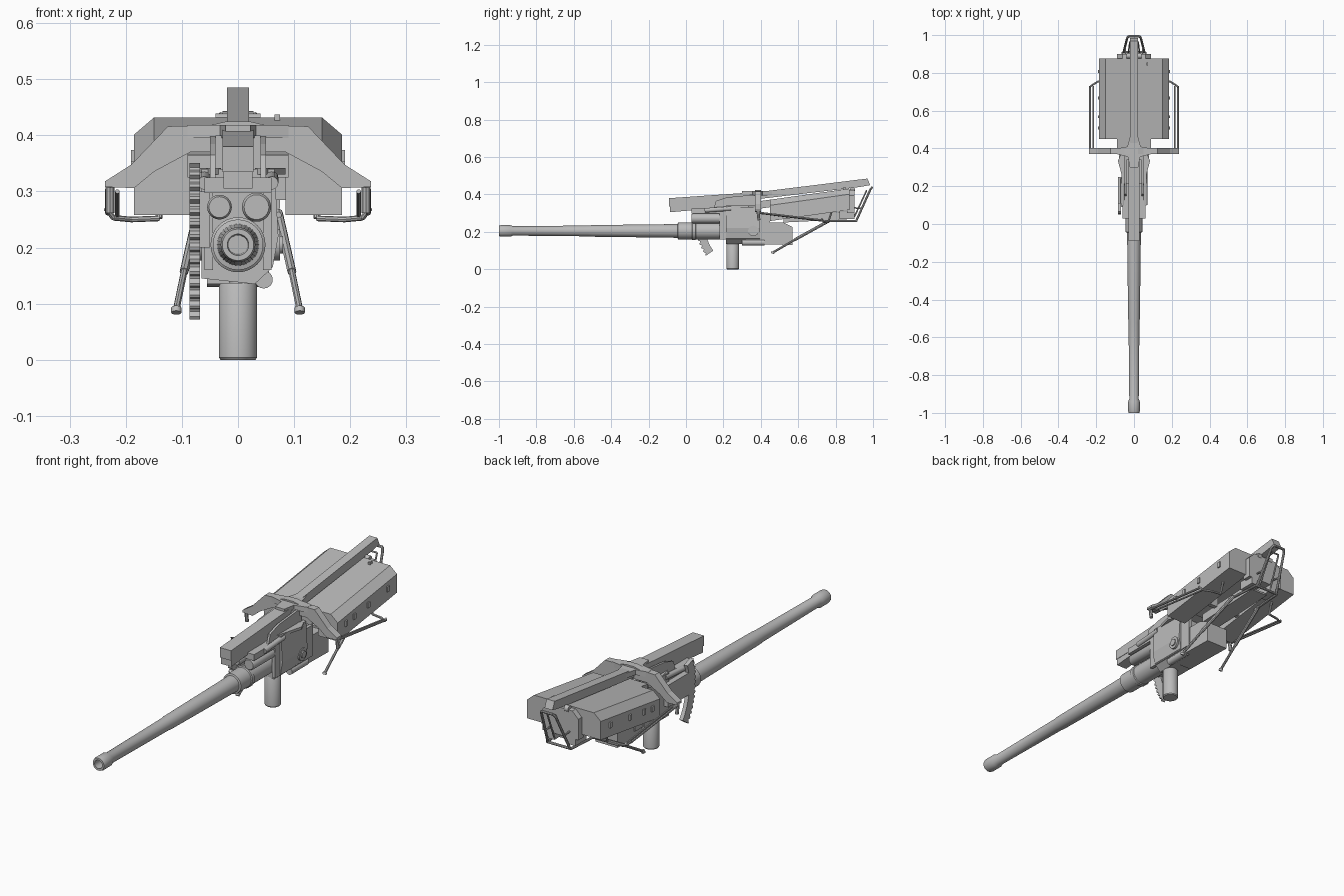
import bpy, bmesh, math
from mathutils import Vector

grey = bpy.data.materials.new("plain grey")
grey.diffuse_color = (0.5, 0.5, 0.5, 1)


def finish(name, bm, smooth=True):
    bmesh.ops.recalc_face_normals(bm, faces=bm.faces)
    me = bpy.data.meshes.new(name)
    bm.to_mesh(me)
    bm.free()
    me.materials.append(grey)
    ob = bpy.data.objects.new(name, me)
    bpy.context.collection.objects.link(ob)
    if smooth:
        bpy.ops.object.select_all(action='DESELECT')
        ob.select_set(True)
        bpy.context.view_layer.objects.active = ob
        bpy.ops.object.shade_smooth_by_angle(angle=math.radians(35))
    return ob


def mirror(ob):
    ob.modifiers.new("mirror", 'MIRROR')
    return ob


def prism(name, profile, axis, a, b, slope=0):
    """Extrude a 2D profile along an axis; slope raises z along y."""
    def place(p, t):
        x, y, z = {'x': (t, p[0], p[1]), 'y': (p[0], t, p[1]), 'z': (p[0], p[1], t)}[axis]
        return (x, y, z + slope * (y if axis != 'y' else t - a))
    bm = bmesh.new()
    lo = [bm.verts.new(place(p, a)) for p in profile]
    hi = [bm.verts.new(place(p, b)) for p in profile]
    bm.faces.new(lo)
    bm.faces.new(hi)
    n = len(profile)
    for i in range(n):
        j = (i + 1) % n
        bm.faces.new((lo[i], lo[j], hi[j], hi[i]))
    return finish(name, bm, False)


def box(name, x0, x1, y0, y1, z0, z1, slope=0):
    return prism(name, [(x0, z0), (x1, z0), (x1, z1), (x0, z1)], 'y', y0, y1, slope)


def lathe(name, start, direction, profile, n=24):
    """Spin (distance, radius) pairs round an axis."""
    start, d = Vector(start), Vector(direction).normalized()
    q = d.to_track_quat('Z', 'Y')
    bm = bmesh.new()
    rings = []
    for t, r in profile:
        rings.append([bm.verts.new(start + q @ Vector((r * math.cos(k * math.tau / n),
                     r * math.sin(k * math.tau / n), t))) for k in range(n)])
    for A, B in zip(rings, rings[1:]):
        for k in range(n):
            m = (k + 1) % n
            bm.faces.new((A[k], A[m], B[m], B[k]))
    bm.faces.new(rings[0])
    bm.faces.new(rings[-1])
    return finish(name, bm)


def rod(name, a, b, r, n=12):
    d = Vector(b) - Vector(a)
    return lathe(name, a, d, [(0, r), (d.length, r)], n)


def tube(name, pts, r=0.005):
    """Bent bar made from joined straight rods."""
    for i, (a, b) in enumerate(zip(pts, pts[1:])):
        mirror(rod(f"{name}_{i + 1}", a, b, r, 8))


# Barrel with hollow muzzle and thick rear sleeve
lathe("barrel", (0, -1, 0.205), (0, 1, 0), [
    (0.15, 0.017), (0, 0.019), (0, 0.028), (0.01, 0.031), (0.06, 0.031), (0.075, 0.025),
    (0.48, 0.029), (0.5, 0.031), (0.91, 0.036), (0.955, 0.037), (0.957, 0.045),
    (1.25, 0.045)], 32)
lathe("sleeve_collar", (0, 0.03, 0.205), (0, 1, 0), [(0, 0.044), (0.004, 0.049), (0.02, 0.049), (0.024, 0.044)], 32)

# Receiver, breech and cradle
prism("receiver", [(-0.065, 0.145), (0.03, 0.135), (0.062, 0.165), (0.072, 0.22), (0.065, 0.34),
                   (-0.065, 0.34)], 'y', 0.215, 0.395)
prism("breech_body", [(0.32, 0.135), (0.57, 0.13), (0.57, 0.225), (0.52, 0.25), (0.32, 0.25)], 'x', -0.055, 0.055)
mirror(rod("trunnion", (0.05, 0.36, 0.205), (0.075, 0.36, 0.205), 0.028, 20))
mirror(rod("trunnion_cap", (0.07, 0.36, 0.205), (0.08, 0.36, 0.205), 0.016, 16))
for nm, x, r in (("recoil_cylinder", 0.033, 0.026), ("recuperator", -0.033, 0.022)):
    lathe(nm, (x, 0.03, 0.272), (0, 1, 0), [(0, r * .5), (0, r * .85), (0.006, r), (0.3, r)], 24)
rod("lower_cylinder", (0.046, 0.3, 0.143), (0.046, 0.42, 0.143), 0.016, 16)
box("cradle_top", -0.06, 0.06, 0.03, 0.36, 0.297, 0.325)
mirror(box("cradle_side", 0.045, 0.06, 0.18, 0.45, 0.16, 0.3))

# Ejector cylinder hanging below
lathe("hanging_cylinder", (0, 0.25, 0), (0, 0, 1),
      [(0, 0.031), (0.004, 0.034), (0.132, 0.034), (0.137, 0.031), (0.137, 0.015), (0.17, 0.015)], 32)

# Toothed elevation arc
outer, inner = [], []
for i in range(53):
    t = math.radians(-35 + i * 54 / 52)
    r = 0.31 if i % 4 < 2 else 0.302
    outer.append((0.36 - r * math.cos(t), 0.25 + r * math.sin(t)))
    inner.append((0.36 - 0.262 * math.cos(t), 0.25 + 0.262 * math.sin(t)))
prism("elevation_arc", outer + inner[::-1], 'x', -0.086, -0.068)
box("arc_bracket", -0.086, -0.05, 0.09, 0.25, 0.2, 0.3)

# Long top beam in two sections
prism("front_beam", [(-0.09, 0.335), (-0.09, 0.38), (0.37, 0.412), (0.37, 0.36), (0.25, 0.34)], 'x', -0.028, 0.028)
prism("front_beam_lower", [(-0.085, 0.305), (-0.085, 0.335), (0.25, 0.36), (0.25, 0.335)], 'x', -0.026, 0.026)
prism("rear_beam", [(0.3, 0.365), (0.3, 0.402), (0.97, 0.485), (0.985, 0.45), (0.93, 0.44)], 'x', -0.02, 0.02)

# Supports joining beam and receiver
mirror(prism("beam_support", [(0.14, 0.3), (0.16, 0.365), (0.22, 0.385), (0.38, 0.4), (0.39, 0.3)], 'x', 0.04, 0.05))
mirror(prism("support_gusset", [(0.03, 0.22), (0.05, 0.2), (0.085, 0.335), (0.07, 0.37), (0.03, 0.37)], 'z', 0.33, 0.342))
mirror(box("pillar", 0.02, 0.04, 0.34, 0.39, 0.3, 0.4))
mirror(rod("side_spring", (0.06, 0.1, 0.315), (0.06, 0.24, 0.325), 0.012))

# Cross arm with drooping tips and a flared hub
half = [(0.02, 0.425), (0.05, 0.418), (0.125, 0.416), (0.19, 0.348), (0.237, 0.318), (0.237, 0.308),
        (0.185, 0.306), (0.15, 0.335), (0.085, 0.37), (0.02, 0.37)]
prism("cross_arm", half + [(-x, z) for x, z in reversed(half)], 'y', 0.37, 0.402)
hub = [(0.022, 0.3), (0.032, 0.355), (0.09, 0.37), (0.09, 0.4), (0.035, 0.41), (0.022, 0.46)]
prism("arm_hub", hub + [(-x, y) for x, y in reversed(hub)], 'z', 0.395, 0.418)

# Twin sloping side boxes beneath a joined deck
S = 0.14
mirror(prism("side_box", [(0.0, 0.372), (0.15, 0.372), (0.185, 0.342), (0.185, 0.258), (0.085, 0.258),
                          (0.085, 0.325), (0.0, 0.325)], 'y', 0.45, 0.875, S))
box("deck_front", -0.09, 0.09, 0.4, 0.45, 0.325, 0.365, S)
for y in (0.5, 0.56, 0.66, 0.8):
    z = 0.3 + S * (y - 0.45)
    mirror(box("box_latch", 0.183, 0.191, y, y + 0.015, z, z + 0.025))
box("deck_knob", 0.065, 0.075, 0.84, 0.855, 0.425, 0.437)

# Rear plate and feed tray below
prism("rear_plate", [(-0.09, 0.3), (0.09, 0.3), (0.09, 0.395), (0.06, 0.425), (-0.06, 0.425), (-0.09, 0.395)],
      'y', 0.86, 0.9)
mirror(rod("rear_hinge", (0.02, 0.89, 0.425), (0.04, 0.89, 0.425), 0.014))
box("tray_floor", -0.04, 0.04, 0.52, 0.86, 0.25, 0.258, 0.05)
mirror(box("tray_wall", 0.036, 0.042, 0.52, 0.86, 0.25, 0.29, 0.05))
mirror(box("tray_hanger", 0.036, 0.085, 0.6, 0.62, 0.285, 0.36))
mirror(box("rear_bracket", 0.03, 0.075, 0.82, 0.9, 0.27, 0.31))

# Side guard rails
tube("arm_hook", [(0.228, 0.385, 0.308), (0.228, 0.39, 0.262)], 0.008)
tube("outer_rail", [(0.232, 0.39, 0.303), (0.232, 0.73, 0.262)])
tube("inner_rail", [(0.215, 0.39, 0.3), (0.215, 0.73, 0.258)], 0.004)
tube("rail_end", [(0.235, 0.725, 0.27), (0.222, 0.735, 0.253), (0.19, 0.755, 0.25), (0.14, 0.76, 0.252),
                  (0.14, 0.78, 0.31)])

# Slanted stay legs with feet
tube("leg_lower", [(0.11, 0.465, 0.09), (0.096, 0.58, 0.157)], 0.006)
tube("leg_upper", [(0.096, 0.58, 0.157), (0.072, 0.77, 0.262)], 0.008)
mirror(rod("leg_foot", (0.11, 0.462, 0.084), (0.11, 0.466, 0.093), 0.009))
tube("leg_carrier", [(0.072, 0.74, 0.258), (0.06, 0.91, 0.258), (0.0, 0.91, 0.258)], 0.006)

# Rear handle loop
tube("rear_loop", [(0.055, 0.91, 0.258), (0.036, 0.985, 0.425), (0.028, 0.994, 0.437), (0, 0.994, 0.437)], 0.006)
tube("loop_inner", [(0.03, 0.9, 0.28), (0.022, 0.965, 0.42), (0, 0.965, 0.42)], 0.004)
tube("loop_stay", [(0.045, 0.88, 0.33), (0.047, 0.94, 0.325)], 0.004)
